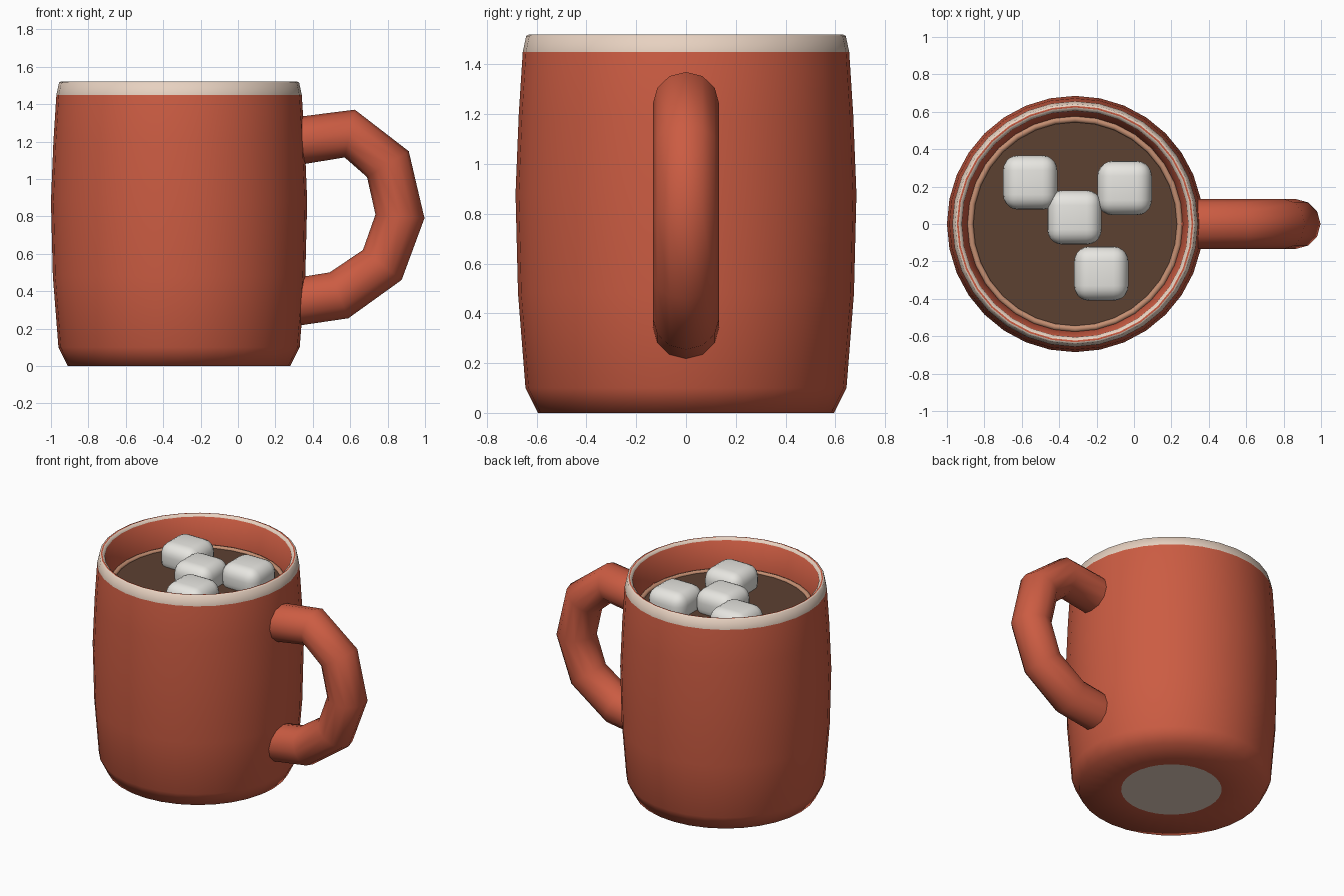
import bpy, bmesh, math
from mathutils import Vector

if "Cube" in bpy.data.objects:
    bpy.data.objects.remove(bpy.data.objects["Cube"])

CX = -0.315   # mug axis
SEG = 32


def material(name, rgb):
    m = bpy.data.materials.new(name)
    m.diffuse_color = (*rgb, 1)
    m.use_nodes = True
    m.node_tree.nodes["Principled BSDF"].inputs["Base Color"].default_value = m.diffuse_color
    return m


terracotta = material("terracotta", (0.60, 0.107, 0.055))
cream = material("cream", (0.80, 0.64, 0.53))
cocoa = material("cocoa", (0.107, 0.052, 0.031))
froth = material("froth", (0.55, 0.27, 0.165))
white = material("marshmallow_white", (0.82, 0.81, 0.77))


def finish(bm, name, mats, smooth=True):
    bmesh.ops.recalc_face_normals(bm, faces=bm.faces)
    for f in bm.faces:
        f.smooth = smooth
    me = bpy.data.meshes.new(name)
    bm.to_mesh(me)
    bm.free()
    for m in mats:
        me.materials.append(m)
    ob = bpy.data.objects.new(name, me)
    bpy.context.collection.objects.link(ob)
    return ob


def loft(bm, rings, slots, closed=False):
    """Join vertex rings with quads; one material slot per band."""
    n = len(rings[0])
    count = len(rings) if closed else len(rings) - 1
    for k in range(count):
        a, b = rings[k], rings[(k + 1) % len(rings)]
        for i in range(n):
            j = (i + 1) % n
            bm.faces.new((a[i], a[j], b[j], b[i])).material_index = slots[k]


def circle(bm, r, z):
    return [bm.verts.new((CX + r * math.cos(t), r * math.sin(t), z))
            for t in (2 * math.pi * i / SEG for i in range(SEG))]


# mug body: (radius, height, slot of the band that follows)
profile = [(0.325, 0, 0), (0.595, 0, 0), (0.645, 0.10, 0), (0.675, 0.48, 0),
           (0.685, 0.88, 0), (0.672, 1.20, 0), (0.656, 1.45, 1),
           (0.642, 1.515, 1), (0.632, 1.52, 0), (0.623, 1.52, 1),
           (0.606, 1.505, 0), (0.575, 1.31, 0), (0.565, 1.1, 0),
           (0.55, 0.15, 0), (0.50, 0.10, 0)]
bm = bmesh.new()
rings = [circle(bm, r, z) for r, z, s in profile]
loft(bm, rings, [s for r, z, s in profile])
bm.faces.new(rings[0]).material_index = 1     # cream underside disc
bm.faces.new(rings[-1])                       # inner floor
finish(bm, "mug_body", [terracotta, cream])

# handle: outer and inner points of the bend in the xz plane
bend = [((0.25, 1.323), (0.265, 1.065)), ((0.625, 1.37), (0.57, 1.115)),
        ((0.913, 1.148), (0.69, 1.01)), ((0.997, 0.79), (0.735, 0.81)),
        ((0.875, 0.46), (0.668, 0.62)), ((0.59, 0.255), (0.49, 0.50)),
        ((0.25, 0.205), (0.25, 0.462))]
bm = bmesh.new()
rings = []
for o, i in bend:
    o, i = Vector((o[0], 0, o[1])), Vector((i[0], 0, i[1]))
    mid, half = (o + i) / 2, (o - i) / 2
    rings.append([bm.verts.new(mid + half * math.cos(t) + Vector((0, 0.133 * math.sin(t), 0)))
                  for t in (2 * math.pi * k / 12 for k in range(12))])
loft(bm, rings, [0] * len(rings))
finish(bm, "handle", [terracotta])

# cocoa surface
bm = bmesh.new()
bm.faces.new(circle(bm, 0.565, 1.31))
ob = finish(bm, "cocoa_surface", [cocoa], False)

# froth ring round the edge of the drink
bm = bmesh.new()
rings = [circle(bm, 0.561 + 0.017 * math.cos(t), 1.31 + 0.015 * math.sin(t))
         for t in (2 * math.pi * k / 8 for k in range(8))]
loft(bm, rings, [0] * 8, closed=True)
finish(bm, "froth_ring", [froth])

# marshmallows: rounded cubes floating in the drink
for n, (x, y) in enumerate([(-0.555, 0.222), (-0.05, 0.192),
                            (-0.318, 0.035), (-0.175, -0.265)]):
    bpy.ops.mesh.primitive_cube_add(size=1, location=(x, y, 1.362))
    ob = bpy.context.object
    ob.name = f"marshmallow_{n + 1}"
    ob.scale = (0.29, 0.29, 0.205)
    bpy.ops.object.transform_apply(location=False, rotation=False, scale=True)
    ob.data.materials.append(white)
    bev = ob.modifiers.new("round", "BEVEL")
    bev.width = 0.08
    bev.segments = 5
    bpy.ops.object.shade_smooth()
